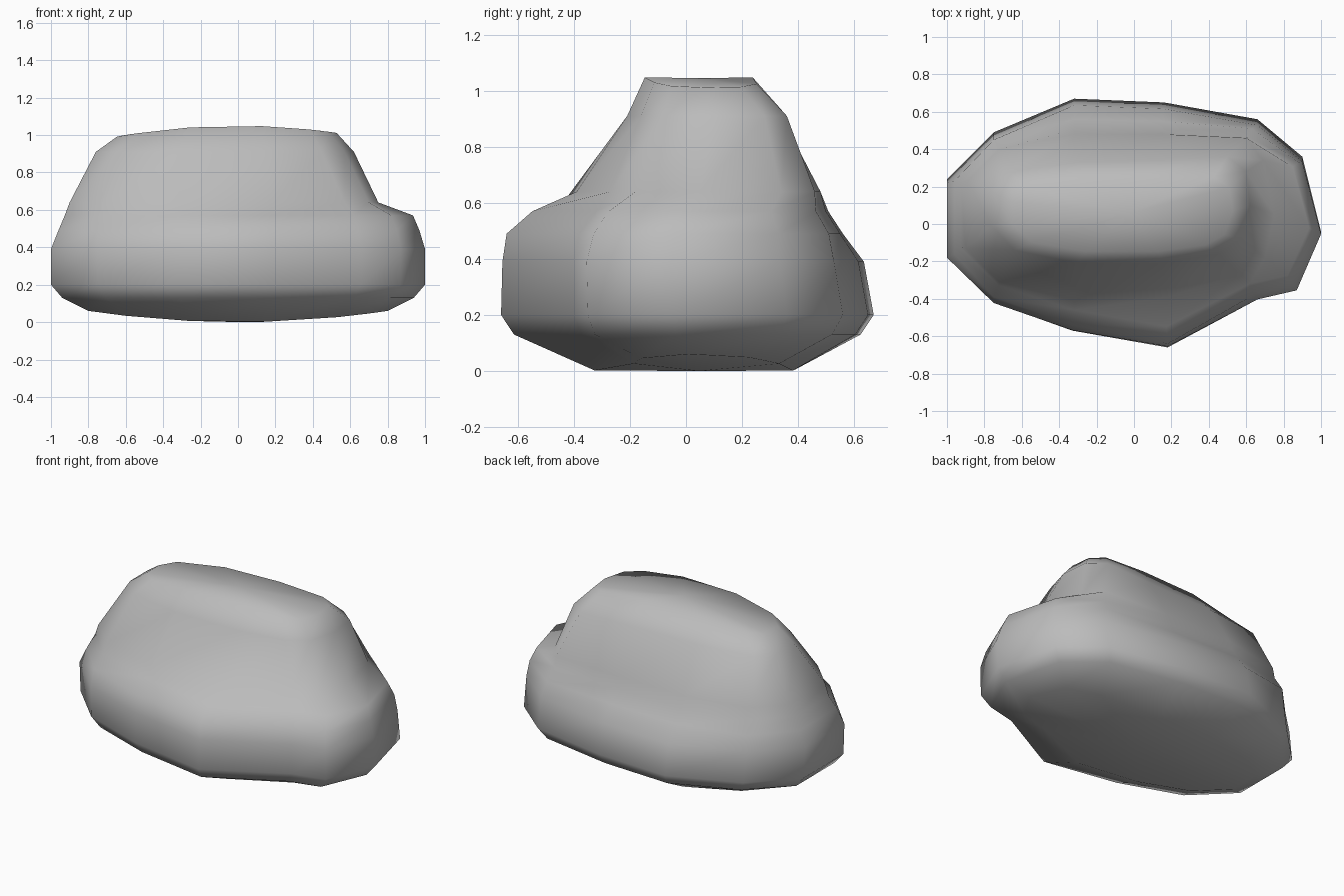
import bpy
import bmesh

default_cube = bpy.data.objects.get("Cube")
if default_cube:
    bpy.data.objects.remove(default_cube, do_unlink=True)

# Plan outlines of the boulder, all with matching corners
BASE = [(-1, -.17), (-.75, -.42), (-.33, -.57), (.18, -.66), (.66, -.4), (.87, -.35), (1, -.04),
        (.9, .36), (.66, .56), (.16, .65), (-.32, .67), (-.75, .49), (-1, .24)]
LEDGE = [(-.96, -.16), (-.75, -.39), (-.33, -.54), (.18, -.64), (.64, -.38), (.85, -.33), (.97, -.04),
         (.88, .33), (.63, .51), (.15, .55), (-.32, .56), (-.75, .45), (-.96, .23)]
SHOULDER = [(-.9, -.13), (-.72, -.31), (-.32, -.41), (.18, -.39), (.57, -.27), (.7, -.18), (.75, .05),
            (.69, .34), (.6, .46), (.15, .48), (-.32, .48), (-.72, .4), (-.89, .23)]
CROWN = [(-.76, -.01), (-.64, -.14), (-.3, -.21), (.15, -.21), (.45, -.16), (.57, -.08), (.62, .1),
         (.6, .28), (.5, .36), (.15, .34), (-.3, .33), (-.67, .28), (-.76, .17)]


def add_ring(bm, outline, height, scale_x=1, scale_y=1, shift_y=0, bend=0):
    """Place one outline, raising or dropping its ends by the bend amount."""
    return [bm.verts.new((x * scale_x, y * scale_y + shift_y, height + bend * x * x))
            for x, y in outline]


def bridge(bm, lower, upper):
    """Join two rings with a band of quads."""
    count = len(lower)
    for i in range(count):
        j = (i + 1) % count
        bm.faces.new((lower[i], lower[j], upper[j], upper[i]))


def cap(bm, ring, height):
    """Close a ring with a fan around its middle."""
    middle = sum((v.co.xy for v in ring), start=ring[0].co.xy * 0) / len(ring)
    centre = bm.verts.new((middle.x, middle.y, height))
    for i, vert in enumerate(ring):
        bm.faces.new((vert, ring[(i + 1) % len(ring)], centre))


def stone_material():
    material = bpy.data.materials.new("stone grey")
    material.use_nodes = True
    colour = (.5, .5, .5, 1)
    material.diffuse_color = colour
    shader = next(n for n in material.node_tree.nodes if n.type == "BSDF_PRINCIPLED")
    shader.inputs["Base Color"].default_value = colour
    shader.inputs["Roughness"].default_value = .9
    return material


# Stack the rings from the underside to the flat crown
bm = bmesh.new()
rings = [
    add_ring(bm, BASE, 0, .8, .54, .03, bend=.06),
    add_ring(bm, BASE, .13, .94, .93),
    add_ring(bm, BASE, .2),
    add_ring(bm, BASE, .39, 1, .97, -.015),
    add_ring(bm, LEDGE, .49),
    add_ring(bm, LEDGE, .57, .965, .88, .015),
    add_ring(bm, SHOULDER, .64),
    add_ring(bm, CROWN, .91),
    add_ring(bm, CROWN, 1.05, .85, .7, bend=-.1),
]
for lower, upper in zip(rings, rings[1:]):
    bridge(bm, lower, upper)
cap(bm, rings[0], 0)
cap(bm, rings[-1], 1.045)

# Smooth-shaded finish
bmesh.ops.recalc_face_normals(bm, faces=bm.faces)
for face in bm.faces:
    face.smooth = True
mesh = bpy.data.meshes.new("boulder")
bm.to_mesh(mesh)
bm.free()
mesh.materials.append(stone_material())
boulder = bpy.data.objects.new("boulder", mesh)
bpy.context.collection.objects.link(boulder)
